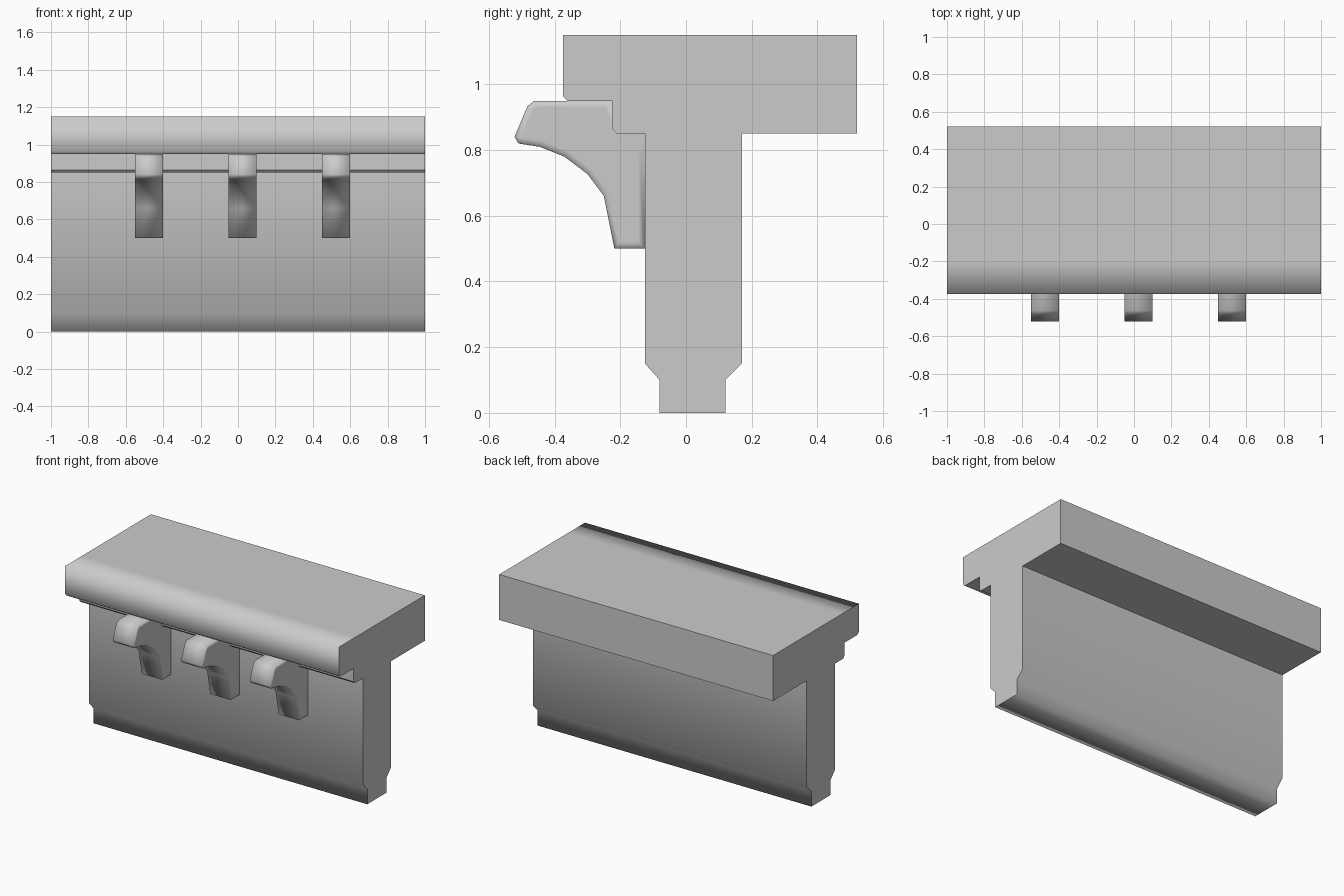
import bpy
import bmesh

if "Cube" in bpy.data.objects:
    bpy.data.objects.remove(bpy.data.objects["Cube"])

grey = bpy.data.materials.new("light_grey")
grey.use_nodes = True
colour = (0.6, 0.6, 0.6, 1)
grey.diffuse_color = colour
grey.node_tree.nodes["Principled BSDF"].inputs["Base Color"].default_value = colour


def extrude_profile(name, profile, x0, x1, sharp, rim=0):
    """Extrude a (y, z) outline along x; corners in sharp get hard edges.
    With a rim the ends are inset and blend smoothly into the sides."""
    bm = bmesh.new()
    ends = [[bm.verts.new((x, y, z)) for y, z in profile] for x in (x0, x1)]
    caps = [bm.faces.new(ring) for ring in ends]
    n = len(profile)
    for i in range(n):
        j = (i + 1) % n
        bm.faces.new((ends[0][i], ends[0][j], ends[1][j], ends[1][i]))
        long_edge = bm.edges.get((ends[0][i], ends[1][i]))
        long_edge.smooth = profile[i] not in sharp
        # hard end edges, except along a blended rim
        blended = rim and not (profile[i] in sharp and profile[j] in sharp)
        for ring in ends:
            bm.edges.get((ring[i], ring[j])).smooth = bool(blended)
    bmesh.ops.recalc_face_normals(bm, faces=bm.faces)
    if rim:
        bmesh.ops.inset_individual(bm, faces=caps, thickness=rim, use_even_offset=True)
    for f in bm.faces:
        f.smooth = True
    mesh = bpy.data.meshes.new(name)
    bm.to_mesh(mesh)
    bm.free()
    mesh.materials.append(grey)
    obj = bpy.data.objects.new(name, mesh)
    bpy.context.collection.objects.link(obj)
    return obj


# Stepped underside shared by the slab and the brackets
step = [(-0.225, 0.95), (-0.225, 0.865), (-0.21, 0.85), (-0.125, 0.85)]

# T-shaped beam: narrow foot, web and wide top slab
back = [(0.17, 0.85), (0.52, 0.85), (0.52, 1.15)]
front_lip = [(-0.2, 1.15), (-0.375, 1.15), (-0.375, 0.965), (-0.36, 0.95)]
beam = ([(-0.08, 0), (0.12, 0), (0.12, 0.1), (0.17, 0.15)] + back
        + front_lip + step + [(-0.125, 0.15), (-0.08, 0.1)])
extrude_profile("beam", beam, -1, 1, back + [front_lip[-1]] + step)

# Three curved brackets under the front lip
heel = (-0.125, 0.5)
bracket = [heel, (-0.218, 0.5), (-0.25, 0.66), (-0.3, 0.727), (-0.37, 0.78),
           (-0.445, 0.81), (-0.51, 0.82), (-0.522, 0.84), (-0.483, 0.933),
           (-0.462, 0.95)] + step
for side, x in (("right", -0.475), ("middle", 0.025), ("left", 0.525)):
    extrude_profile(side + "_bracket", bracket, x - 0.075, x + 0.075,
                    step + [heel], rim=0.02)
